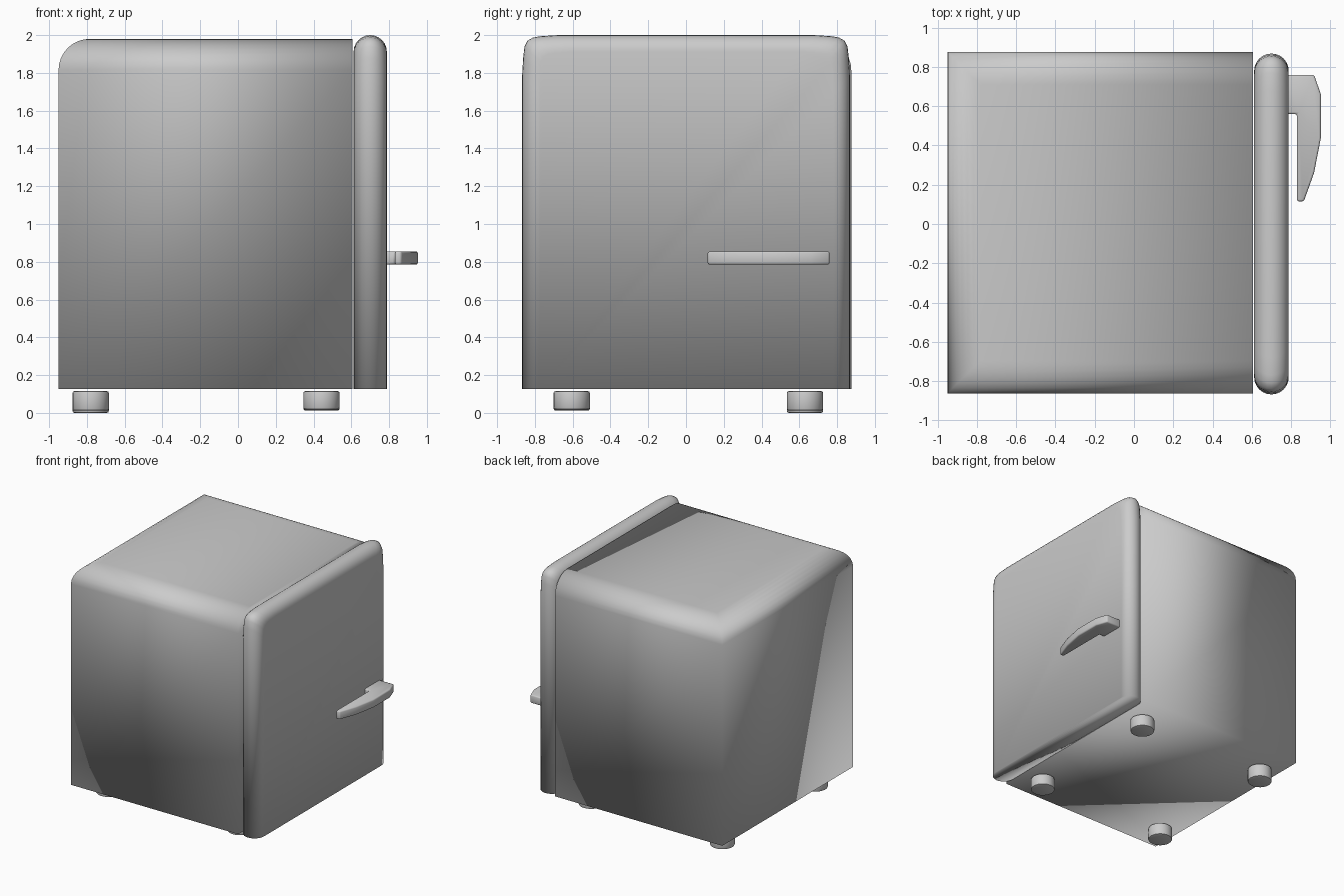
import bpy, bmesh, math

if "Cube" in bpy.data.objects:
    bpy.data.objects.remove(bpy.data.objects["Cube"])


def finish(name, bm, bevel=0.0, angle=35):
    """Turn a bmesh into a smooth-shaded object, optionally bevelled."""
    bmesh.ops.recalc_face_normals(bm, faces=bm.faces)
    mesh = bpy.data.meshes.new(name)
    bm.to_mesh(mesh)
    bm.free()
    ob = bpy.data.objects.new(name, mesh)
    bpy.context.collection.objects.link(ob)
    bpy.ops.object.select_all(action='DESELECT')
    bpy.context.view_layer.objects.active = ob
    ob.select_set(True)
    if bevel:
        mod = ob.modifiers.new("soft_edges", 'BEVEL')
        mod.width = bevel
        mod.segments = 2
        mod.limit_method = 'ANGLE'
        mod.angle_limit = math.radians(40)
        bpy.ops.object.modifier_apply(modifier=mod.name)
    bpy.ops.object.shade_smooth_by_angle(angle=math.radians(angle))
    return ob


def loft(name, rings, **kw):
    """Skin a list of closed rings and cap both ends."""
    bm = bmesh.new()
    loops = [[bm.verts.new(p) for p in ring] for ring in rings]
    n = len(loops[0])
    for a, b in zip(loops, loops[1:]):
        for i in range(n):
            j = (i + 1) % n
            bm.faces.new((a[i], a[j], b[j], b[i]))
    bm.faces.new(loops[0])
    bm.faces.new(loops[-1])
    return finish(name, bm, **kw)


# cabinet: square footprint, top edges rounded on three sides with mitred corners;
# shaded smooth all over, like the door
R, STEPS = 0.165, 8
X0, X1, Y0, Y1, ZB, ZT = -0.95, 0.605, -0.862, 0.875, 0.127, 1.98


def footprint(inset, z):
    return [(X0 + inset, Y0 + inset, z), (X1, Y0 + inset, z),
            (X1, Y1 - inset, z), (X0 + inset, Y1 - inset, z)]


rings = [footprint(0, ZB)]
for i in range(STEPS + 1):
    a = math.pi / 2 * i / STEPS
    rings.append(footprint(R * (1 - math.cos(a)), ZT - R + R * math.sin(a)))
loft("cabinet", rings, angle=180)

# door: slab with half-round sides and top, flat bottom
corner = [(0.868, 0.127), (0.868, 1.78), (0.862, 1.88), (0.855, 1.94),
          (0.84, 1.97), (0.81, 1.987), (0.77, 1.994), (0.68, 2.0)]
outline = corner + [(-y, z) for y, z in reversed(corner)]
DX, DR, DS = 0.7, 0.088, 12
rings = []
for i in range(DS + 1):
    a = math.pi * i / DS
    d = DR * (1 - math.sin(a))
    rings.append([(DX - DR * math.cos(a), y * (1 - d / 0.87),
                   0.127 + (z - 0.127) * (1 - d / 1.873)) for y, z in outline])
loft("door", rings, angle=180)

# handle: curved lever seen from above, with a mounting block
profile = [(0.775, 0.56), (0.83, 0.56), (0.83, 0.115), (0.865, 0.115), (0.917, 0.26),
           (0.952, 0.44), (0.952, 0.66), (0.917, 0.76), (0.775, 0.76)]
loft("door_handle", [[(x, y, z) for x, y in profile] for z in (0.785, 0.855)],
     bevel=0.01, angle=60)

# feet: four short round pads
feet = {"foot_left_front": (-0.78, -0.605, 0.012), "foot_right_front": (0.442, -0.605, 0.018),
        "foot_left_back": (-0.78, 0.63, 0.0), "foot_right_back": (0.442, 0.63, 0.012)}
for name, (x, y, z) in feet.items():
    bm = bmesh.new()
    bmesh.ops.create_cone(bm, cap_ends=True, segments=24, radius1=0.096,
                          radius2=0.096, depth=0.115 - z)
    bmesh.ops.translate(bm, verts=bm.verts, vec=(x, y, (0.115 + z) / 2))
    finish(name, bm, bevel=0.01)
